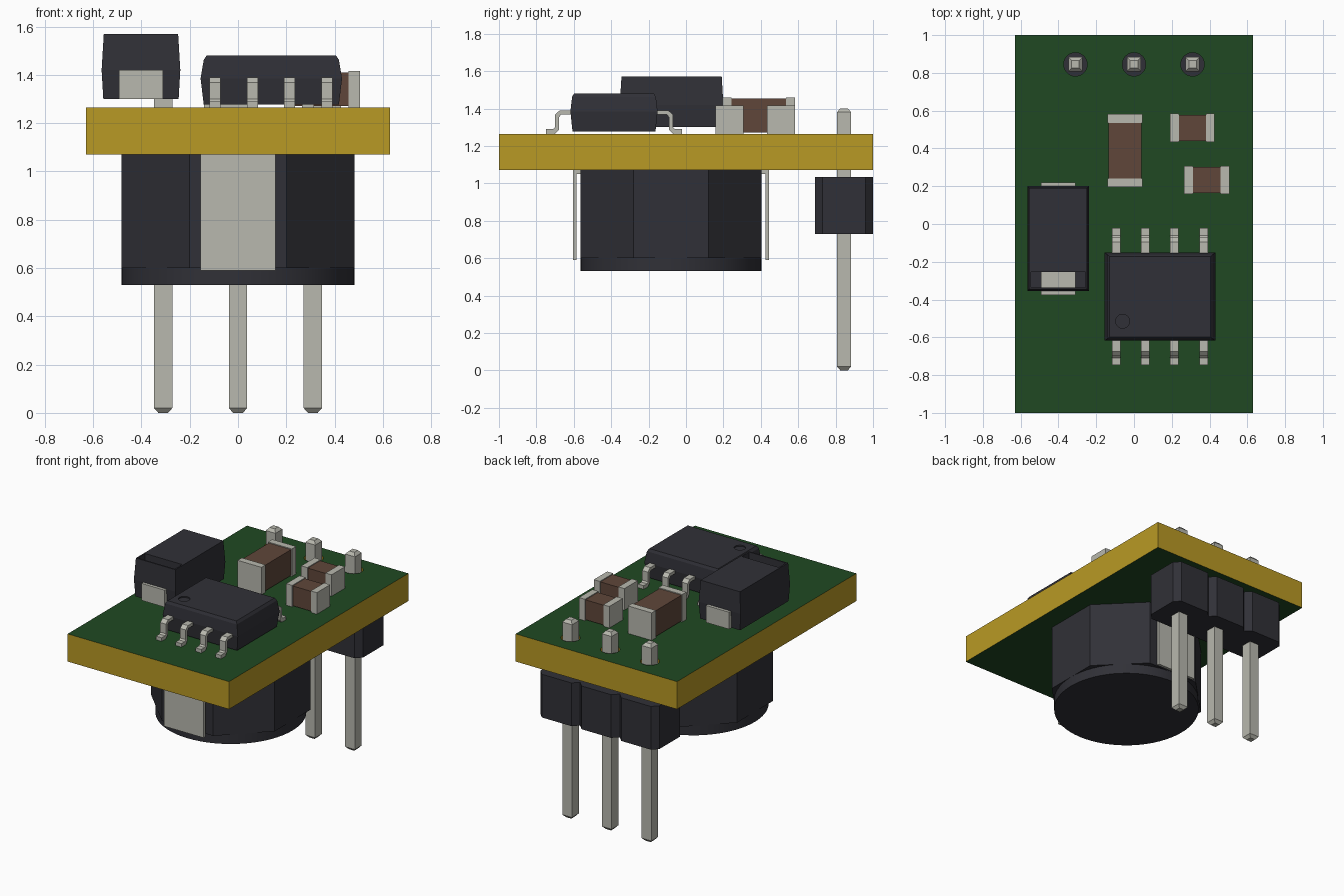
import bpy, bmesh, math
from mathutils import Vector

cube = bpy.data.objects.get("Cube")
if cube:
    bpy.data.objects.remove(cube, do_unlink=True)


def material(name, rgb, roughness=0.6):
    m = bpy.data.materials.new(name)
    m.use_nodes = True
    m.diffuse_color = (*rgb, 1)
    bsdf = next(n for n in m.node_tree.nodes if n.type == 'BSDF_PRINCIPLED')
    bsdf.inputs["Base Color"].default_value = (*rgb, 1)
    bsdf.inputs["Roughness"].default_value = roughness
    return m


GREEN = material("board_green", (0.014, 0.066, 0.016))
GOLD = material("board_edge_gold", (0.485, 0.32, 0.018))
BLACK = material("black_plastic", (0.03, 0.03, 0.038))
SILVER = material("silver_metal", (0.48, 0.48, 0.425))
BROWN = material("brown_ceramic", (0.115, 0.062, 0.042))


def stack(name, rings, mat):
    """Closed solid through rings of equal point count."""
    bm = bmesh.new()
    loops = [[bm.verts.new(p) for p in ring] for ring in rings]
    n = len(loops[0])
    for a, b in zip(loops, loops[1:]):
        for i in range(n):
            j = (i + 1) % n
            bm.faces.new((a[i], a[j], b[j], b[i]))
    bm.faces.new(loops[0][::-1])
    bm.faces.new(loops[-1])
    bmesh.ops.recalc_face_normals(bm, faces=bm.faces)
    mesh = bpy.data.meshes.new(name)
    bm.to_mesh(mesh)
    bm.free()
    mesh.materials.append(mat)
    obj = bpy.data.objects.new(name, mesh)
    bpy.context.collection.objects.link(obj)
    return obj


def rect(cx, cy, hx, hy, z):
    return [(cx + sx * hx, cy + sy * hy, z) for sx, sy in ((-1, -1), (1, -1), (1, 1), (-1, 1))]


def box(name, x0, x1, y0, y1, z0, z1, mat):
    args = ((x0 + x1) / 2, (y0 + y1) / 2, (x1 - x0) / 2, (y1 - y0) / 2)
    return stack(name, [rect(*args, z0), rect(*args, z1)], mat)


def cylinder(name, cx, cy, r, z0, z1, sides, mat, turn=0.0):
    def ring(z):
        angles = [turn + math.tau * i / sides for i in range(sides)]
        return [(cx + r * math.cos(a), cy + r * math.sin(a), z) for a in angles]
    return stack(name, [ring(z0), ring(z1)], mat)


def activate(obj):
    bpy.ops.object.select_all(action='DESELECT')
    obj.select_set(True)
    bpy.context.view_layer.objects.active = obj


def cut(obj, cutter):
    mod = obj.modifiers.new("cut", 'BOOLEAN')
    mod.operation = 'DIFFERENCE'
    mod.solver = 'EXACT'
    mod.object = cutter
    activate(obj)
    bpy.ops.object.modifier_apply(modifier=mod.name)
    bpy.data.objects.remove(cutter, do_unlink=True)


# Circuit board: gold edges, green top and bottom
BOTTOM, TOP = 1.07, 1.265
PIN_Y = 0.845
PIN_XS = (-0.31, 0, 0.31)
board = box("board", -0.63, 0.63, -1, 1, BOTTOM, TOP, GOLD)
board.data.materials.append(GREEN)
for face in board.data.polygons:
    face.material_index = int(abs(face.normal.z) > 0.9)
for x in PIN_XS:
    cut(board, cylinder("hole_cutter", x, PIN_Y, 0.062, 1, 1.4, 32, GOLD))

# Pin header: three chamfered blocks with tapered square pins
for i, x in enumerate(PIN_XS, 1):
    h, c = 0.155, 0.115
    outline = [(h, -c), (h, c), (c, h), (-c, h), (-h, c), (-h, -c), (-c, -h), (c, -h)]
    stack(f"header_block_{i}",
          [[(x + u, PIN_Y + v, z) for u, v in outline] for z in (0.73, 1.035)], BLACK)
    stack(f"header_pin_{i}",
          [rect(x, PIN_Y, w, w, z) for z, w in ((0, 0.02), (0.02, 0.038), (1.38, 0.038), (1.4, 0.02))],
          SILVER)

# Inductor under the board: octagonal body, round foot, two bent side tabs
CY, R = -0.08, 0.483
cylinder("inductor_body", 0, CY, R / math.cos(math.pi / 8), 0.6, BOTTOM, 8, BLACK, math.pi / 8)
foot = cylinder("inductor_foot", 0, CY, R, 0.53, 0.6, 64, BLACK)
activate(foot)
bpy.ops.object.shade_smooth_by_angle(angle=math.radians(30))
tab_profile = [(0.46, 1.05), (0.505, 1.05), (0.505, 0.59), (0.525, 0.59), (0.525, BOTTOM), (0.46, BOTTOM)]
for side, label in ((-1, "front"), (1, "back")):
    stack(f"inductor_tab_{label}",
          [[(x, CY + side * d, z) for d, z in tab_profile] for x in (-0.155, 0.155)], SILVER)

# Eight-lead chip with a round marker dimple
chip_x, chip_y = 0.138, -0.385
chip = stack("chip_body",
             [rect(chip_x, chip_y, hx, hy, z) for z, hx, hy in
              ((1.278, 0.28, 0.222), (1.385, 0.293, 0.233), (1.462, 0.28, 0.224), (1.48, 0.268, 0.214))],
             BLACK)
cut(chip, cylinder("dimple_cutter", -0.06, -0.515, 0.037, 1.472, 1.6, 24, BLACK))
lead_profile = [(0.2, 1.39), (0.29, 1.39), (0.315, 1.368), (0.315, 1.3), (0.325, 1.29), (0.3625, 1.29),
                (0.3625, TOP), (0.315, TOP), (0.293, 1.288), (0.293, 1.355), (0.282, 1.368), (0.2, 1.368)]
for side, label in ((-1, "front"), (1, "back")):
    for i in range(4):
        x = -0.095 + i * 0.1545
        stack(f"chip_lead_{label}_{i + 1}",
              [[(x + w, chip_y + side * d, z) for d, z in lead_profile] for w in (-0.0225, 0.0225)],
              SILVER)

# Diode with an open slot above its front terminal
dx, dy = -0.402, -0.077
diode = stack("diode_body",
              [rect(dx, dy, hx, hy, z) for z, hx, hy in
               ((1.3, 0.156, 0.27), (1.42, 0.163, 0.277), (1.57, 0.154, 0.268))],
              BLACK)
cut(diode, box("slot_cutter", -0.546, -0.258, -0.336, -0.255, 1.315, 1.7, BLACK))
terminal_profile = [(0.12, 1.3), (0.298, 1.3), (0.298, 1.42), (0.272, 1.42), (0.272, 1.33), (0.12, 1.33)]
for side, label in ((-1, "front"), (1, "back")):
    stack(f"diode_terminal_{label}",
          [[(x, dy + side * d, z) for d, z in terminal_profile] for x in (-0.492, -0.31)], SILVER)


# Capacitors: brown block between two slightly larger metal ends
def capacitor(name, x0, x1, y0, y1, top, along_y):
    e, s = 0.047, 0.006
    if along_y:
        box(name + "_body", x0 + s, x1 - s, y0 + e, y1 - e, TOP + s, top - s, BROWN)
        ends = ((x0, x1, y0, y0 + e), (x0, x1, y1 - e, y1))
    else:
        box(name + "_body", x0 + e, x1 - e, y0 + s, y1 - s, TOP + s, top - s, BROWN)
        ends = ((x0, x0 + e, y0, y1), (x1 - e, x1, y0, y1))
    for i, end in enumerate(ends, 1):
        box(f"{name}_end_{i}", *end, TOP, top, SILVER)


capacitor("large_capacitor", -0.14, 0.046, 0.195, 0.582, 1.459, True)
capacitor("small_capacitor_back", 0.19, 0.427, 0.434, 0.584, 1.417, False)
capacitor("small_capacitor_front", 0.266, 0.505, 0.158, 0.307, 1.417, False)
